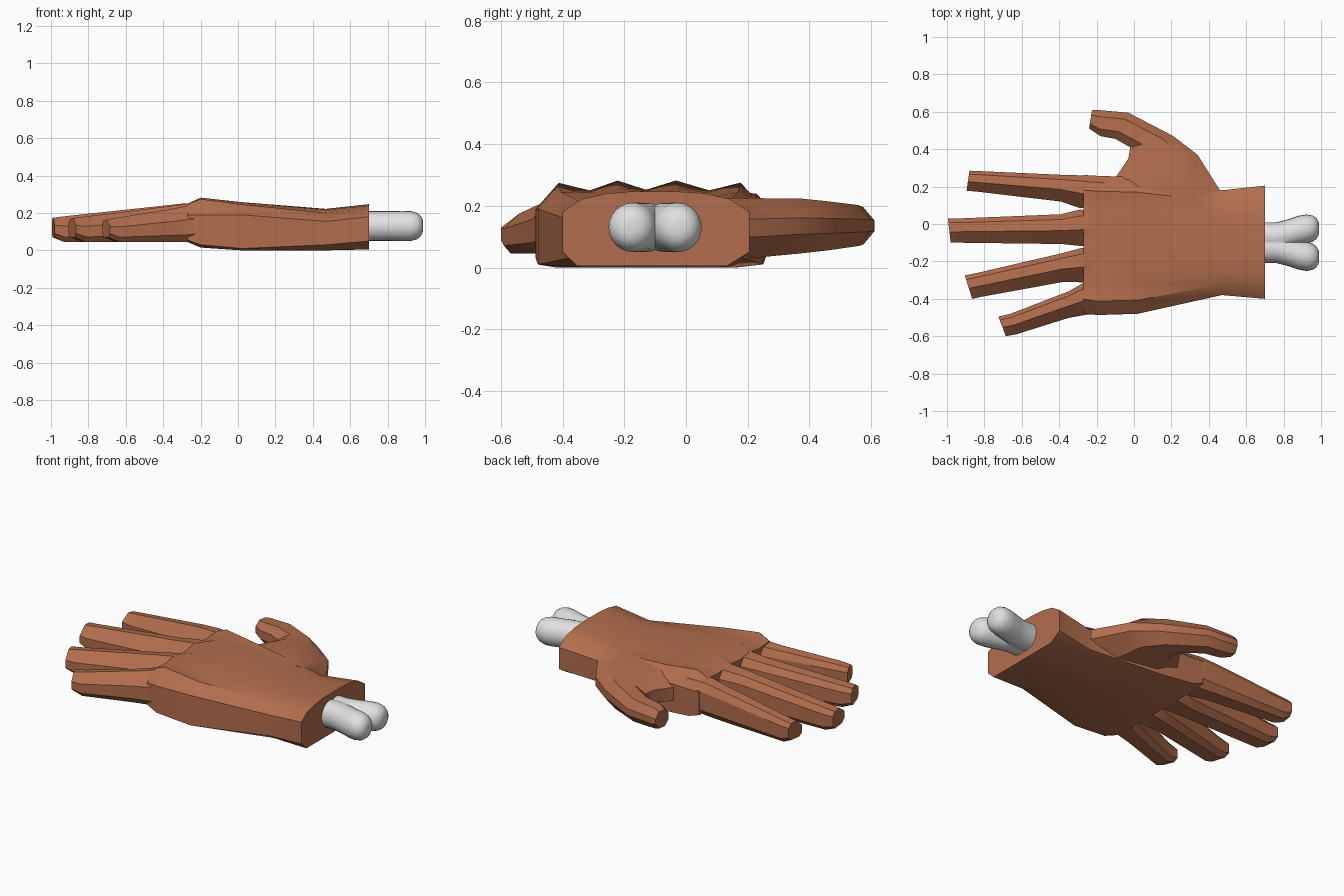
import bpy, bmesh, math


def material(name, rgb):
    m = bpy.data.materials.new(name)
    m.diffuse_color = (*rgb, 1)
    return m


skin = material("brown_skin", (0.45, 0.155, 0.075))
bone_white = material("bone_white", (0.75, 0.75, 0.75))


def loft(name, rings, mat):
    """Closed skin through rings that all have the same number of points."""
    bm = bmesh.new()
    rows = [[bm.verts.new(p) for p in r] for r in rings]
    n = len(rows[0])
    for a, b in zip(rows, rows[1:]):
        for i in range(n):
            j = (i + 1) % n
            bm.faces.new((a[i], a[j], b[j], b[i]))
    bm.faces.new(rows[0])
    bm.faces.new(rows[-1])
    bmesh.ops.recalc_face_normals(bm, faces=bm.faces)
    me = bpy.data.meshes.new(name)
    bm.to_mesh(me)
    bm.free()
    me.materials.append(mat)
    ob = bpy.data.objects.new(name, me)
    bpy.context.collection.objects.link(ob)
    return ob


def digit(name, sections, profile):
    """Sections: edge a (x, y), edge b (x, y), low z, high z."""
    rings = []
    for ax, ay, bx, by, lo, hi in sections:
        ring = []
        for u, v in profile:
            t = (u + 1) / 2
            ring.append((ax + (bx - ax) * t, ay + (by - ay) * t, lo + (hi - lo) * v))
        rings.append(ring)
    return loft(name, rings, skin)


def merge(base, parts, angle):
    """Union the parts into the base and shade by angle."""
    bpy.ops.object.select_all(action='DESELECT')
    bpy.context.view_layer.objects.active = base
    base.select_set(True)
    for p in parts:
        mod = base.modifiers.new("union", 'BOOLEAN')
        mod.operation = 'UNION'
        mod.solver = 'EXACT'
        mod.object = p
        bpy.ops.object.modifier_apply(modifier=mod.name)
        bpy.data.objects.remove(p)
    bpy.ops.object.shade_smooth_by_angle(angle=math.radians(angle))


# Palm and wrist: x, little-finger edge y, thumb edge y, bottom z,
# lower edge z, upper edge z, top z, dome drop, knuckle ridge height
palm_sections = [
    (0.70, -0.40, 0.205, 0.005, 0.05, 0.18, 0.247, 0.05, 0.0),
    (0.47, -0.38, 0.18, 0.0, 0.03, 0.155, 0.222, 0.04, 0.0),
    (0.02, -0.48, 0.25, 0.0, 0.01, 0.19, 0.246, 0.025, 0.012),
    (-0.20, -0.487, 0.258, 0.015, 0.03, 0.19, 0.252, 0.015, 0.03),
    (-0.27, -0.475, 0.262, 0.045, 0.055, 0.19, 0.238, 0.01, 0.012),
]
knuckles, webs = (0.10, 0.356, 0.61, 0.89), (0.235, 0.48, 0.755)
rings = []
for x, y0, y1, lo, eb, et, top, drop, ridge in palm_sections:
    def at(f):
        return y0 + (y1 - y0) * f
    ring = [(x, y0, eb), (x, y0, et)]
    for f in sorted(knuckles + webs):
        z = top - drop * abs(2 * f - 1) ** 3 + (ridge if f in knuckles else 0)
        ring.append((x, at(f), z))
    ring += [(x, y1, et), (x, y1, eb)]
    ring += [(x, at(f), lo) for f in (0.88, 0.5, 0.08)]
    rings.append(ring)
hand = loft("hand", rings, skin)

# Fingers: two edge lines, with a ridge off-centre on the top
finger_profile = [(-1, 0.2), (-1, 0.62), (-0.1, 1), (0.65, 0.96),
                  (1, 0.75), (1, 0.2), (0.6, 0), (-0.6, 0)]
fingers = {
    "index_finger": [
        (-0.16, 0.10, -0.16, 0.245, 0.06, 0.24), (-0.29, 0.085, -0.28, 0.26, 0.045, 0.247),
        (-0.39, 0.12, -0.39, 0.263, 0.045, 0.237), (-0.83, 0.172, -0.83, 0.283, 0.045, 0.18),
        (-0.895, 0.178, -0.88, 0.285, 0.07, 0.172)],
    "middle_finger": [
        (-0.16, -0.11, -0.16, 0.065, 0.06, 0.24), (-0.28, -0.118, -0.29, 0.077, 0.045, 0.252),
        (-0.39, -0.107, -0.39, 0.052, 0.045, 0.24), (-0.93, -0.1, -0.93, 0.03, 0.045, 0.182),
        (-0.98, -0.1, -0.995, 0.03, 0.07, 0.175)],
    "ring_finger": [
        (-0.16, -0.3, -0.16, -0.135, 0.06, 0.24), (-0.26, -0.312, -0.28, -0.128, 0.045, 0.25),
        (-0.38, -0.31, -0.38, -0.155, 0.045, 0.235), (-0.81, -0.388, -0.84, -0.262, 0.045, 0.18),
        (-0.865, -0.4, -0.905, -0.275, 0.07, 0.172)],
    "little_finger": [
        (-0.16, -0.475, -0.16, -0.33, 0.06, 0.235), (-0.26, -0.477, -0.27, -0.315, 0.045, 0.24),
        (-0.35, -0.463, -0.35, -0.36, 0.045, 0.22), (-0.63, -0.59, -0.66, -0.48, 0.045, 0.175),
        (-0.685, -0.6, -0.725, -0.495, 0.07, 0.165)],
}
# keep the outer edge of the little finger straight from knuckle to tip
fingers["little_finger"][2] = (-0.35, -0.502, -0.35, -0.36, 0.045, 0.222)
fingers["little_finger"][1] = (-0.26, -0.486, -0.27, -0.315, 0.045, 0.24)
parts = [digit(n, s, finger_profile) for n, s in fingers.items()]

# Thumb: inner edge to outer edge, widening into the palm
thumb_profile = [(-1, 0.3), (-1, 0.72), (-0.45, 1), (0.5, 1),
                 (1, 0.65), (1, 0.35), (0.5, 0), (-0.45, 0)]
parts.append(digit("thumb", [
    (-0.20, 0.10, 0.51, 0.10, 0.02, 0.225), (-0.03, 0.35, 0.34, 0.37, 0.045, 0.224),
    (-0.02, 0.41, 0.21, 0.47, 0.055, 0.215), (-0.10, 0.455, -0.03, 0.595, 0.07, 0.202),
    (-0.18, 0.47, -0.20, 0.61, 0.075, 0.195), (-0.24, 0.51, -0.225, 0.608, 0.085, 0.185),
], thumb_profile))
merge(hand, parts, 30)


# Forearm bones: two shafts that fork into rounded ends
def shaft(name, side):
    spine = [(0.66, 0.03, 0.078), (0.76, 0.031, 0.078), (0.82, 0.046, 0.078),
             (0.88, 0.065, 0.079), (0.925, 0.073, 0.078), (0.955, 0.075, 0.07),
             (0.975, 0.076, 0.056), (0.987, 0.076, 0.036), (0.99, 0.076, 0.015)]
    n = 24
    return loft(name, [[(x, -0.1 + side * off + r * math.cos(2 * math.pi * i / n),
                         0.13 + 1.02 * r * math.sin(2 * math.pi * i / n))
                        for i in range(n)] for x, off, r in spine], bone_white)


bones = shaft("forearm_bones", 1)
merge(bones, [shaft("second_shaft", -1)], 50)
